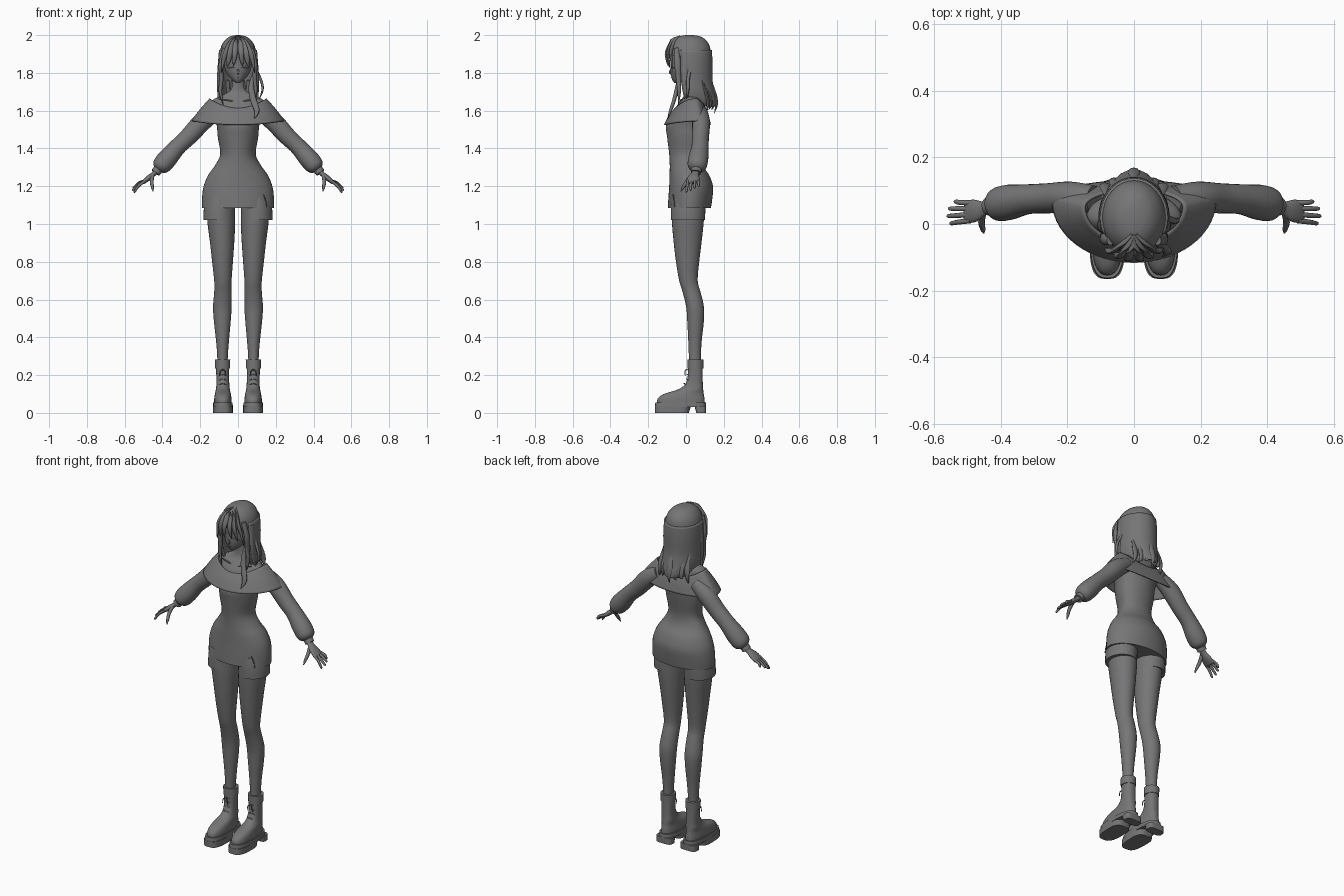
import bpy, bmesh, math
from mathutils import Vector

grey = bpy.data.materials.new("plain grey")
grey.diffuse_color = (0.18, 0.18, 0.185, 1)


def smooth_rows(rows, k):
    """Catmull-Rom interpolation of parameter rows."""
    out = []
    for i in range(len(rows) - 1):
        a, b, c, d = rows[max(i - 1, 0)], rows[i], rows[i + 1], rows[min(i + 2, len(rows) - 1)]
        for j in range(k):
            t = j / k
            out.append([0.5 * (2 * q + (r - p) * t + (2 * p - 5 * q + 4 * r - s) * t * t
                               + (3 * q - p - 3 * r + s) * t ** 3) for p, q, r, s in zip(a, b, c, d)])
    return out + [list(rows[-1])]


def skin_rings(name, rings, closed=True, caps=True, thick=0, angle=40):
    """Join rings of points into one smooth surface."""
    bm = bmesh.new()
    vs = [[bm.verts.new(p) for p in r] for r in rings]
    n = len(vs[0])
    for a, b in zip(vs, vs[1:]):
        for i in range(n if closed else n - 1):
            j = (i + 1) % n
            bm.faces.new((a[i], a[j], b[j], b[i]))
    if caps and closed:
        bm.faces.new(vs[0][::-1])
        bm.faces.new(vs[-1])
    bmesh.ops.recalc_face_normals(bm, faces=bm.faces)
    me = bpy.data.meshes.new(name)
    bm.to_mesh(me)
    bm.free()
    me.materials.append(grey)
    ob = bpy.data.objects.new(name, me)
    bpy.context.collection.objects.link(ob)
    if thick:
        m = ob.modifiers.new("thickness", 'SOLIDIFY')
        m.thickness, m.offset = thick, 0
    bpy.ops.object.select_all(action='DESELECT')
    ob.select_set(True)
    bpy.context.view_layer.objects.active = ob
    bpy.ops.object.shade_smooth_by_angle(angle=math.radians(angle))
    return ob


def loft(name, rows, k=4, n=32, p=1.0, arc=None, caps=True, thick=0, s=1):
    """Rows: z, centre x, centre y, half width, front y, back y, side lift."""
    rings = []
    a0, a1 = arc or (0, 2 * math.pi)
    for z, cx, cy, rx, fy, by, dz in smooth_rows(rows, k):
        ring = []
        for i in range(n):
            a = a0 + (a1 - a0) * i / (n - 1 if arc else n)
            c, q = math.cos(a), math.sin(a)
            c2, q2 = math.copysign(abs(c) ** p, c), abs(q) ** p
            y = cy + (by - cy if q > 0 else fy - cy) * q2
            ring.append((s * (cx + rx * c2), y, z + dz * c * c))
        rings.append(ring)
    return skin_rings(name, rings, arc is None, caps, thick)


def tube(name, rows, ref=(0, 1, 0), k=4, n=12, s=1):
    """Rows: x, y, z, radius across, radius along ref."""
    pts = smooth_rows(rows, k)
    P = [Vector(r[:3]) for r in pts]
    rings = []
    for i, r in enumerate(pts):
        t = (P[min(i + 1, len(P) - 1)] - P[max(i - 1, 0)]).normalized()
        u = t.cross(Vector(ref)).normalized()
        w = u.cross(t)
        ring = []
        for j in range(n):
            a = 2 * math.pi * j / n
            v = P[i] + u * max(r[3], .0008) * math.cos(a) + w * max(r[4], .0008) * math.sin(a)
            ring.append((s * v.x, v.y, v.z))
        rings.append(ring)
    return skin_rings(name, rings, angle=60)


def mid(z, rx, fy, by, cy=.02, dz=0):
    return (z, 0, cy, rx, fy, by, dz)


# Dress body, bare shoulders with neck, and off-shoulder collar
loft("dress", [mid(1.57, .125, -.083, .10), mid(1.52, .112, -.106, .098), mid(1.46, .107, -.1, .09),
               mid(1.37, .094, -.089, .077), mid(1.31, .122, -.086, .088), mid(1.26, .157, -.087, .122),
               mid(1.2, .182, -.089, .143), mid(1.14, .19, -.093, .14), mid(1.085, .19, -.096, .132)], n=48)
loft("shoulders_and_neck", [mid(1.56, .12, -.08, .1), mid(1.62, .14, -.052, .1), mid(1.655, .135, -.028, .095),
                            mid(1.682, .085, -.008, .085), mid(1.705, .043, .0, .075),
                            mid(1.74, .03, .002, .065), mid(1.8, .03, 0, .065)])
loft("shawl_collar", [mid(1.612, .148, -.056, .102, .05, .05), mid(1.575, .2, -.086, .116, .06, .028),
                      mid(1.525, .243, -.113, .128, .07, .02)], n=56, caps=False, thick=.008)
tube("pocket_slit", [(.135, -.068, 1.155, .002, .003), (.148, -.062, 1.12, .002, .003),
                     (.152, -.062, 1.09, .002, .003)], n=6)

# Face
loft("face", [mid(1.747, .01, -.062, -.03, -.045), mid(1.763, .032, -.073, .0, -.03), mid(1.79, .056, -.08, .04, -.01),
              mid(1.82, .069, -.083, .08, .0), mid(1.86, .075, -.083, .1, .01), mid(1.9, .078, -.082, .11, .01),
              mid(1.95, .06, -.06, .1, .02)])
tube("nose", [(0, -.078, 1.825, .003, .003), (0, -.086, 1.803, .005, .006), (0, -.08, 1.793, .003, .003)],
     ref=(1, 0, 0), n=8)
tube("mouth", [(-.014, -.077, 1.777, .001, .002), (0, -.08, 1.776, .002, .003), (.014, -.077, 1.777, .001, .002)], n=6)

# Hair: crown cap and long back sheet
loft("hair_crown", [mid(2.0, .008, .0, .035), mid(1.995, .036, -.03, .068), mid(1.98, .062, -.06, .098),
                    mid(1.95, .085, -.084, .122), mid(1.91, .097, -.093, .132), mid(1.89, .099, -.09, .133)])
loft("hair_back", [mid(1.92, .095, -.09, .131), mid(1.85, .1, -.09, .135), mid(1.76, .1, -.08, .135),
                   mid(1.7, .1, -.06, .145), mid(1.65, .088, -.03, .157), mid(1.625, .065, .0, .158)],
     arc=(-.45, math.pi + .45), thick=.012)
for i in range(7):
    x = (i - 3) * .027
    y = .155 - abs(x) * .55
    tip = 1.585 + .018 * ((i * 2) % 3)
    tube("back_lock", [(x, y - .025, 1.76, .008, .006), (x * 1.05, y, 1.68, .018, .009),
                       (x * 1.1, y + .006, 1.63, .011, .007), (x * 1.2 + .006, y - .006, tip, .001, .001)], n=8)

# Bangs swept from the parting, width along x
for s in (1, -1):
    for x, z, w in ((.018, 1.835, .014), (.045, 1.825, .016), (.07, 1.80, .015)):
        yf = -.104 + 5 * x * x
        tube("bang", [(x * .1, -.03, 1.992, w * .5, .004), (x * .5, yf * .72, 1.968, w, .007),
                      (x * .9, yf - .001, 1.91, w, .008), (x * 1.1, yf + .002, 1.865, w * .7, .006),
                      (x * 1.2 + .004, yf + .008, z, .001, .001)][::1], ref=(0, .7, .7), n=10, s=s)
    # Locks framing the cheeks
    tube("cheek_lock", [(.07, -.05, 1.93, .012, .014), (.09, -.045, 1.85, .012, .018), (.088, -.04, 1.77, .011, .014),
                        (.093, -.036, 1.70, .009, .01), (.078, -.04, 1.63, .001, .001)], n=10, s=s)
    tube("ear_lock", [(.092, 0, 1.9, .01, .02), (.1, -.005, 1.8, .01, .02), (.1, 0, 1.71, .01, .014),
                      (.108, .01, 1.64, .001, .001)], n=10, s=s)
    tube("eyelid", [(.016, -.079, 1.825, .001, .001), (.034, -.075, 1.829, .003, .004),
                    (.053, -.06, 1.823, .001, .001)], n=6, s=s)
    tube("collarbone", [(.012, -.03, 1.645, .002, .002), (.05, -.028, 1.655, .004, .004),
                        (.1, -.018, 1.662, .002, .002)], n=8, s=s)
# Loose long locks on one shoulder
tube("shoulder_lock", [(.085, -.03, 1.8, .008, .01), (.07, -.045, 1.73, .014, .011), (.08, -.062, 1.66, .017, .01),
                       (.1, -.082, 1.6, .014, .008), (.085, -.098, 1.555, .001, .001)])
tube("outer_lock", [(.095, .02, 1.82, .007, .01), (.122, .01, 1.76, .007, .009), (.13, .01, 1.71, .006, .008),
                    (.108, .0, 1.65, .001, .001)], n=8)

for s in (1, -1):
    # Sleeve, cuff and hand
    tube("sleeve", [(.12, .075, 1.59, .04, .04), (.19, .08, 1.54, .05, .047), (.26, .077, 1.465, .047, .045),
                    (.32, .074, 1.408, .045, .045), (.375, .065, 1.345, .052, .053), (.41, .058, 1.305, .047, .049),
                    (.424, .055, 1.288, .026, .028)], n=24, s=s)
    tube("sleeve_cuff", [(.418, .056, 1.295, .026, .028), (.437, .052, 1.271, .025, .027)], k=1, n=20, s=s)
    tube("palm", [(.43, .052, 1.28, .014, .018), (.45, .046, 1.262, .013, .022), (.475, .04, 1.242, .014, .033),
                  (.5, .037, 1.222, .01, .034), (.507, .037, 1.216, .006, .03)], n=16, s=s)
    for y0, y1, x1, z1 in ((.01, .002, .552, 1.168), (.028, .024, .56, 1.178),
                           (.046, .046, .556, 1.190), (.063, .067, .54, 1.197)):
        tube("finger", [(.49, y0, 1.23, .008, .008), (.525, (y0 + y1) / 2, (1.218 + z1) / 2 + .01, .0075, .0075),
                        (x1 - .005, y1, z1 + .004, .006, .006), (x1, y1, z1, .002, .002)], n=8, s=s)
    tube("thumb", [(.452, .032, 1.258, .01, .012), (.457, .005, 1.225, .01, .01),
                   (.453, -.015, 1.195, .008, .008), (.45, -.027, 1.172, .002, .002)], n=8, s=s)

    # Shorts leg and leg
    loft("shorts_leg", [(1.14, .092, .015, .08, -.075, .105, 0), (1.08, .098, .012, .083, -.08, .103, 0),
                        (1.02, .099, .01, .084, -.08, .1, 0)], s=s)
    loft("leg", [(1.06, .09, .01, .074, -.076, .096, 0), (1.0, .088, .01, .073, -.074, .093, 0),
                 (.9, .084, .008, .064, -.065, .082, 0), (.8, .082, .008, .055, -.053, .07, 0),
                 (.7, .08, .01, .046, -.036, .062, 0), (.64, .08, .025, .046, -.018, .077, 0),
                 (.56, .083, .045, .049, .001, .095, 0), (.48, .083, .05, .044, .007, .094, 0),
                 (.38, .082, .05, .034, .012, .083, 0), (.3, .082, .048, .028, .015, .079, 0),
                 (.24, .082, .048, .028, .015, .079, 0)], n=28, s=s)

    # Boot: upper, collar, sole and laces
    loft("boot_upper", [(.27, .082, .05, .036, .012, .088, 0), (.2, .081, .05, .034, .01, .088, 0),
                        (.155, .08, .048, .034, -.002, .089, 0), (.125, .08, .04, .037, -.04, .091, 0),
                        (.1, .08, -.02, .042, -.118, .094, 0), (.075, .08, -.04, .046, -.15, .098, 0),
                        (.045, .08, -.04, .047, -.154, .1, 0)], s=s, p=.85)
    loft("boot_collar", [(.282, .082, .05, .041, .008, .093, 0), (.236, .082, .05, .04, .008, .092, 0)], k=1, s=s)
    loft("welt", [(.056, .08, -.03, .051, -.162, .105, 0), (.032, .08, -.03, .053, -.165, .107, 0)],
         k=1, s=s, p=.72)
    loft("front_sole", [(.036, .08, -.05, .053, -.165, .027, 0), (0, .08, -.05, .053, -.165, .015, 0)],
         k=1, s=s, p=.65)
    loft("heel", [(.036, .08, .075, .05, .045, .107, 0), (0, .08, .075, .05, .055, .107, 0)], k=1, s=s, p=.5)
    for i in range(4):
        z = .15 + i * .024
        y = (-.008, .004, .008, .01)[i]
        tube("lace", [(.062, y + .008, z, .002, .002), (.081, y - .002, z + .006, .003, .003),
                      (.1, y + .008, z, .002, .002)], n=6, k=3, s=s)
    for e in (1, -1):
        tube("bow_loop", [(.081, .006, .23, .002, .002), (.081 + e * .012, -.006, .222, .003, .003),
                          (.081 + e * .018, -.004, .195, .002, .002)], n=6, k=3, s=s)
